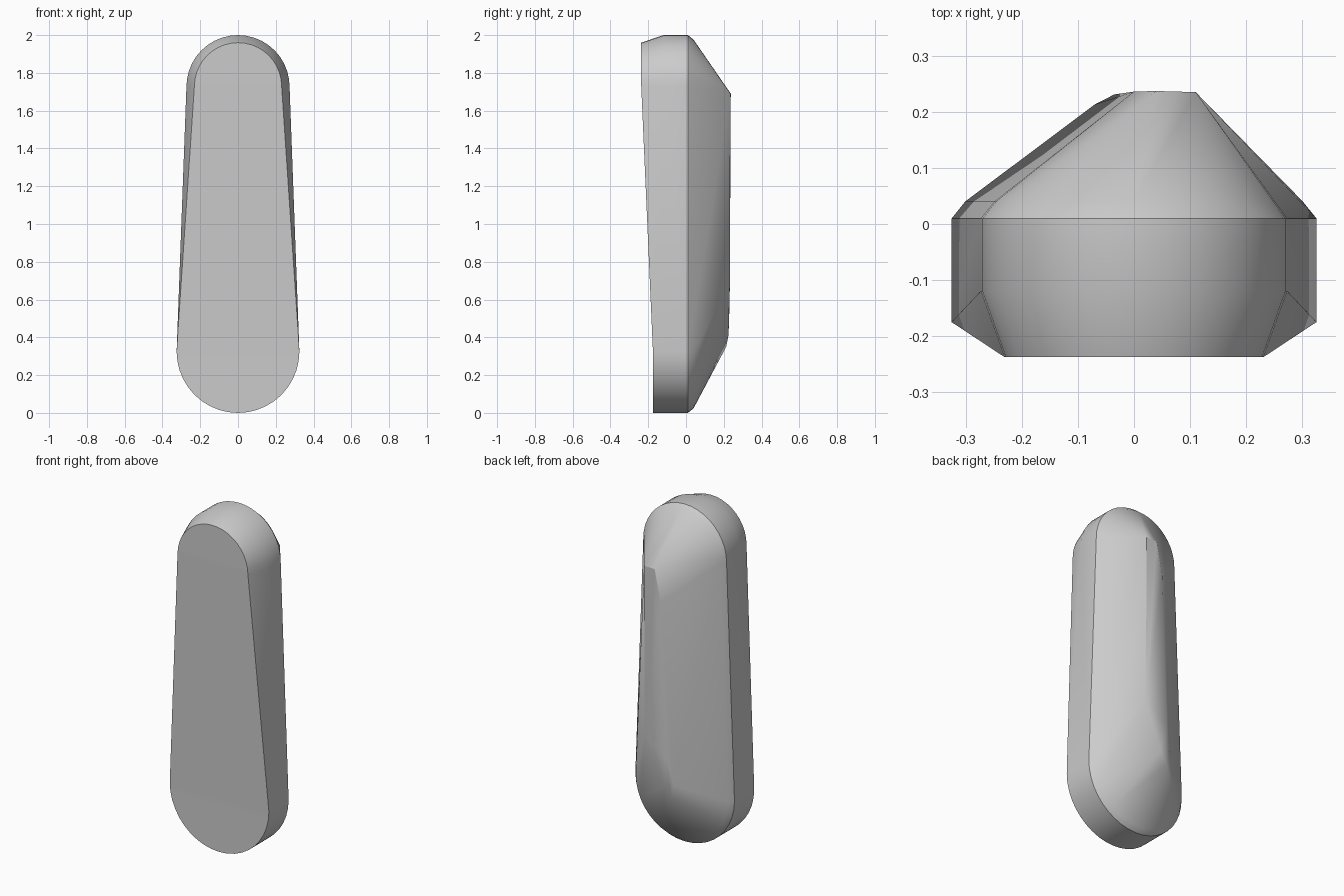
import bpy, bmesh
from math import sin, cos, pi
from mathutils import Vector

if "Cube" in bpy.data.objects:
    bpy.data.objects.remove(bpy.data.objects["Cube"])

SEGS = 20


def outline(r_low, r_top, z_low, z_top, y_low, y_top):
    """Tapered capsule outline: top arc from right to left, then bottom arc."""
    pts = []
    for r, z, y, start in ((r_top, z_top, y_top, 0), (r_low, z_low, y_low, pi)):
        for i in range(SEGS + 1):
            a = start + pi * i / SEGS
            pts.append(Vector((r * cos(a), y, z + r * sin(a))))
    return pts


bm = bmesh.new()

# Faceted back: hull over the rim, a rounded shoulder and an off-centre ridge
rim = outline(0.325, 0.273, 0.325, 1.727, 0.01, 0.01)
shoulder = outline(0.301, 0.249, 0.325, 1.727, 0.04, 0.04)
ridge = [(0.11, 0.235, 1.69), (0.04, 0.237, 1.69), (0, 0.236, 1.5),
         (0.11, 0.232, 0.68), (-0.035, 0.231, 0.58), (0, 0.225, 0.41),
         (-0.05, 0.213, 0.35), (-0.07, 0.213, 0.43)]
verts = [bm.verts.new(p) for p in rim + shoulder + [Vector(p) for p in ridge]]
hull = bmesh.ops.convex_hull(bm, input=verts)
inside = [v for v in hull["geom_interior"] if isinstance(v, bmesh.types.BMVert)]
bmesh.ops.delete(bm, geom=inside, context="VERTS")
lid = [f for f in bm.faces if all(v.co.y < 0.011 for v in f.verts)]
bmesh.ops.delete(bm, geom=lid, context="FACES")

# Side wall and the front bevel that widens towards the top
wall_edge = outline(0.325, 0.273, 0.325, 1.727, -0.175, -0.12)
front_edge = outline(0.325, 0.231, 0.325, 1.729, -0.175, -0.237)
rings = [[bm.verts.new(p) for p in ring] for ring in (rim, wall_edge, front_edge)]
count = len(rim)
for a, b in zip(rings, rings[1:]):
    for i in range(count):
        j = (i + 1) % count
        bm.faces.new((a[i], a[j], b[j], b[i]))

# Front face: upper arc, sloping middle, lower arc
front = rings[-1]
half = SEGS + 1
bm.faces.new(front[:half])
bm.faces.new(front[half:])
bm.faces.new((front[0], front[half - 1], front[half], front[-1]))

bmesh.ops.remove_doubles(bm, verts=bm.verts, dist=0.0005)
bmesh.ops.recalc_face_normals(bm, faces=bm.faces)

mesh = bpy.data.meshes.new("tapered_body")
bm.to_mesh(mesh)
bm.free()
body = bpy.data.objects.new("tapered_body", mesh)
bpy.context.collection.objects.link(body)

# Plain grey material
grey = bpy.data.materials.new("plain_grey")
grey.use_nodes = True
colour = (0.6, 0.6, 0.6, 1)
grey.diffuse_color = colour
grey.node_tree.nodes["Principled BSDF"].inputs["Base Color"].default_value = colour
mesh.materials.append(grey)

bpy.ops.object.select_all(action="DESELECT")
body.select_set(True)
bpy.context.view_layer.objects.active = body
bpy.ops.object.shade_smooth_by_angle(angle=0.56)
